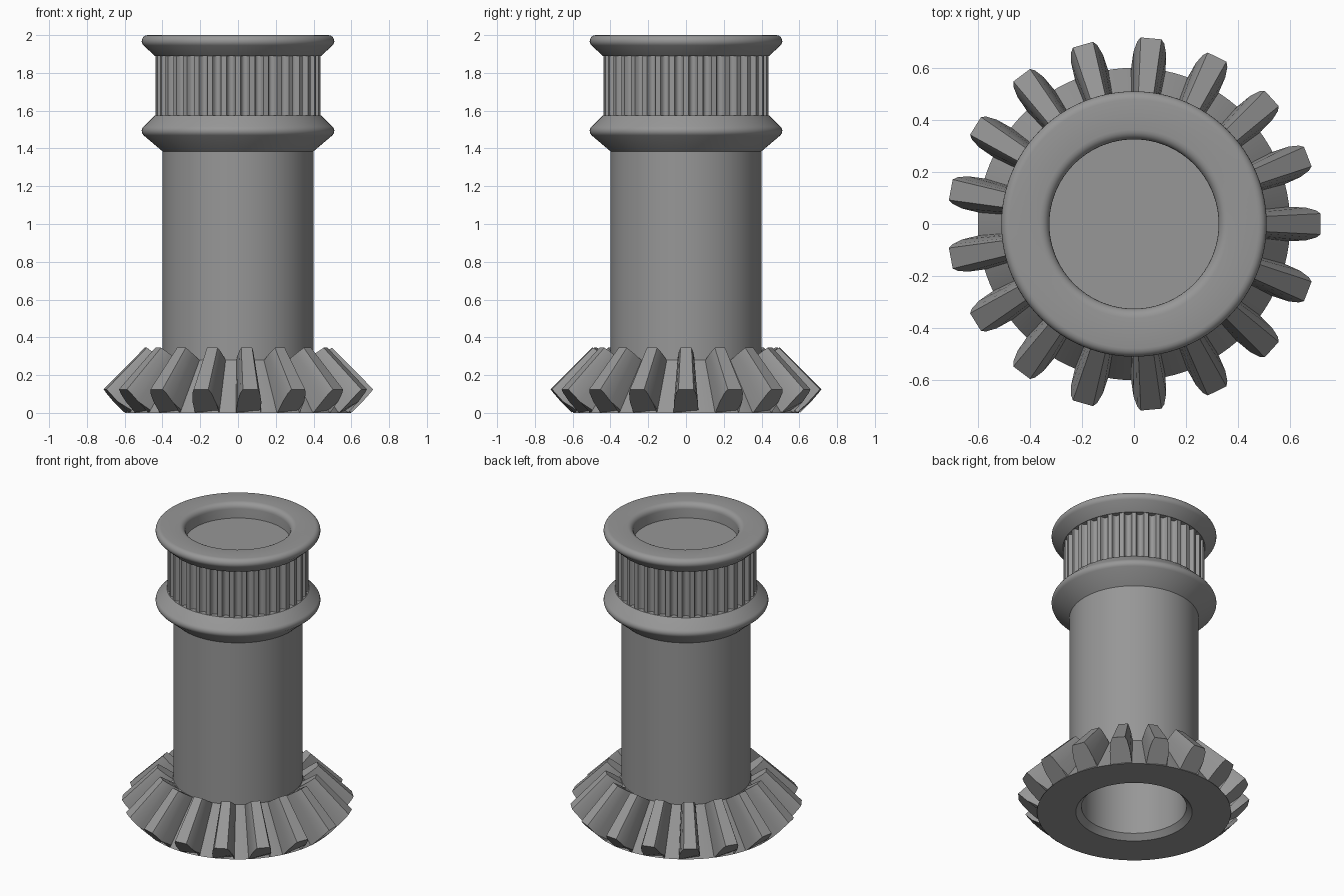
import bpy, bmesh, math
from math import sin, cos, pi

if "Cube" in bpy.data.objects:
    bpy.data.objects.remove(bpy.data.objects["Cube"])

metal = bpy.data.materials.new("grey_metal")
metal.diffuse_color = (0.31, 0.31, 0.31, 1)
metal.use_nodes = True
metal.node_tree.nodes["Principled BSDF"].inputs["Base Color"].default_value = metal.diffuse_color


def finish(bm, name, angle=30):
    bmesh.ops.recalc_face_normals(bm, faces=bm.faces)
    mesh = bpy.data.meshes.new(name)
    bm.to_mesh(mesh)
    bm.free()
    mesh.materials.append(metal)
    ob = bpy.data.objects.new(name, mesh)
    bpy.context.collection.objects.link(ob)
    bpy.ops.object.select_all(action='DESELECT')
    ob.select_set(True)
    bpy.context.view_layer.objects.active = ob
    bpy.ops.object.shade_smooth_by_angle(angle=math.radians(angle))
    return ob


def lathe(profile, name, steps=96):
    """Revolve a closed (radius, height) loop around z."""
    bm = bmesh.new()
    rings = [[bm.verts.new((r * cos(2 * pi * i / steps), r * sin(2 * pi * i / steps), z))
              for i in range(steps)] for r, z in profile]
    for a, b in zip(rings, rings[1:] + rings[:1]):
        for i in range(steps):
            j = (i + 1) % steps
            bm.faces.new((a[i], a[j], b[j], b[i]))
    return finish(bm, name)


def arc(cx, cz, rad, a0, a1, n=5):
    return [(cx + rad * cos(math.radians(a0 + (a1 - a0) * k / n)),
             cz + rad * sin(math.radians(a0 + (a1 - a0) * k / n))) for k in range(n + 1)]


# Hollow shaft with gear cone, two belt flanges and stepped bore
CORE = 0.385
profile = [(0.36, 0), (0.60, 0), (0.40, 0.28), (0.40, 1.385)]
profile += arc(0.478, 1.493, 0.032, -48, 45)            # lower flange rim
profile += [(0.44, 1.575), (CORE, 1.575), (CORE, 1.89), (0.44, 1.89)]
profile += arc(0.478, 1.968, 0.032, -45, 90, 7)         # upper flange rim
profile += arc(0.362, 1.963, 0.037, 90, 180)            # rounded bore mouth
profile += [(0.325, 1.73), (0.16, 1.57), (0.16, 0.57), (0.325, 0.41), (0.325, 0.035)]
lathe(profile, "shaft_body")

# Grooved belt pulley: flat lands separated by round-bottomed grooves
TEETH, R, DEPTH = 36, 0.436, 0.03
bm = bmesh.new()
outline = []
for t in range(TEETH):
    for k in range(9):
        u = k / 8                                       # across one groove
        r = R - DEPTH * math.sqrt(max(0, 1 - (2 * u - 1) ** 2))
        a = 2 * pi * (t + 0.18 + 0.64 * u) / TEETH
        outline.append((r * cos(a), r * sin(a)))
low, high = ([bm.verts.new((x, y, z)) for x, y in outline] for z in (1.565, 1.90))
for i in range(len(outline)):
    j = (i + 1) % len(outline)
    bm.faces.new((low[i], low[j], high[j], high[i]))
bm.faces.new(low[::-1])
bm.faces.new(high)
finish(bm, "belt_pulley", 40)

# Bevel gear teeth: tapered between an outer and an inner section
outer = [(0.575, 0.008, 0.066), (0.602, 0.003, 0.066), (0.66, 0.06, 0.063),
         (0.70, 0.105, 0.052), (0.716, 0.125, 0.040)]
inner = [(0.375, 0.25, 0.046), (0.40, 0.279, 0.045), (0.445, 0.309, 0.042),
         (0.478, 0.331, 0.036), (0.497, 0.345, 0.029)]


def section(bm, pts, a):
    loop = [(r, w, z) for r, z, w in pts] + [(r, -w, z) for r, z, w in reversed(pts)]
    return [bm.verts.new((x * cos(a) - y * sin(a), x * sin(a) + y * cos(a), z))
            for x, y, z in loop]


bm = bmesh.new()
for t in range(17):
    a = 2 * pi * t / 17
    o, n = section(bm, outer, a), section(bm, inner, a)
    for i in range(len(o)):
        j = (i + 1) % len(o)
        bm.faces.new((o[i], o[j], n[j], n[i]))
    bm.faces.new(o[::-1])
    bm.faces.new(n)
finish(bm, "bevel_gear_teeth")
